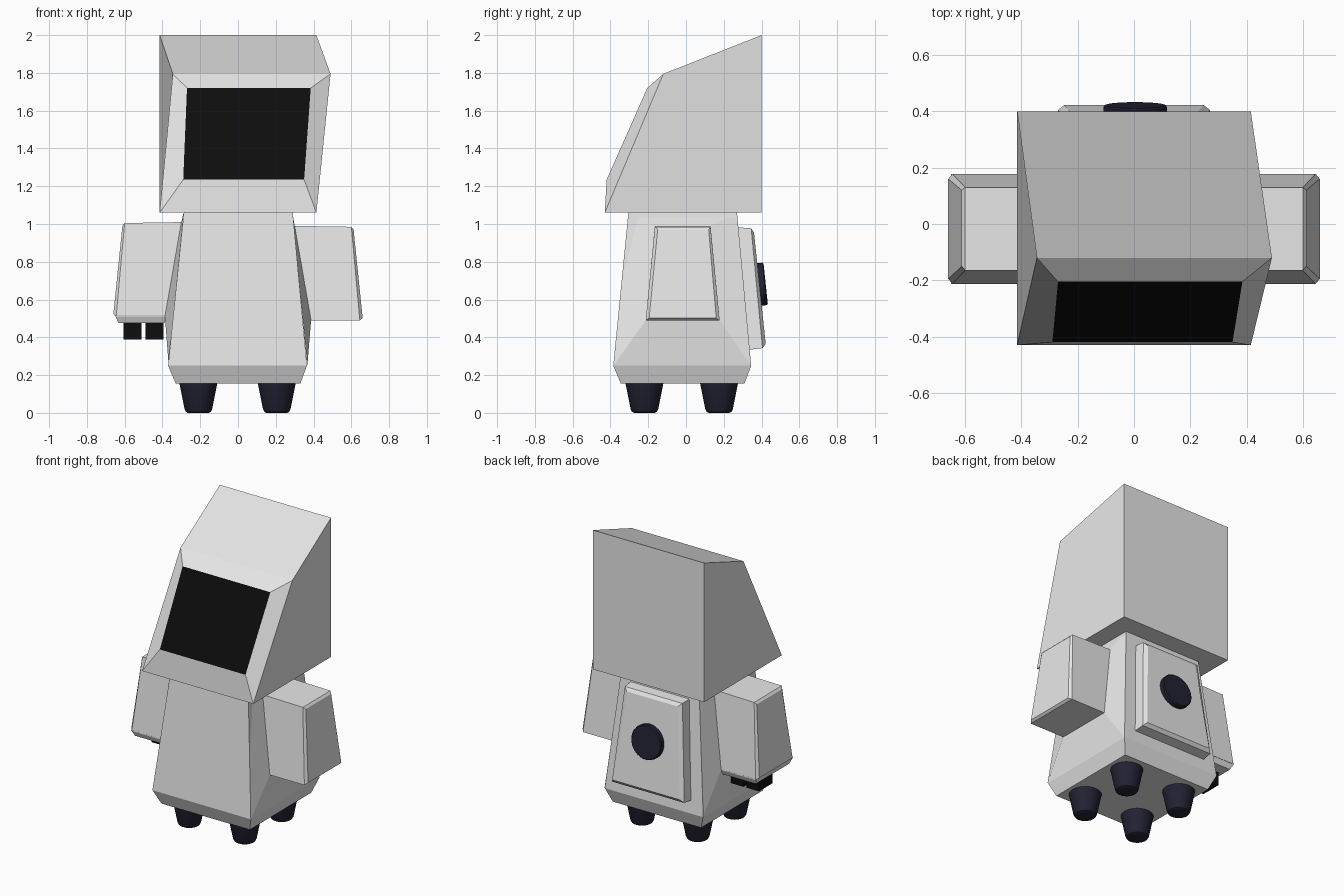
import bpy, bmesh, math
from mathutils import Matrix

if "Cube" in bpy.data.objects:
    bpy.data.objects.remove(bpy.data.objects["Cube"])


def material(name, rgb):
    m = bpy.data.materials.new(name)
    m.diffuse_color = (*rgb, 1)
    m.use_nodes = True
    m.node_tree.nodes["Principled BSDF"].inputs["Base Color"].default_value = m.diffuse_color
    return m


GREY = material("light grey", (0.8, 0.8, 0.8))
BLACK = material("black", (0.004, 0.004, 0.004))
NAVY = material("dark navy", (0.016, 0.016, 0.034))


def loft(name, rings, mat, cap_mat=None, smooth=False, matrix=None):
    """Join rings of points with faces and close both ends."""
    bm = bmesh.new()
    vs = [[bm.verts.new(p) for p in r] for r in rings]
    n = len(rings[0])
    for a, b in zip(vs, vs[1:]):
        for i in range(n):
            j = (i + 1) % n
            bm.faces.new((a[i], a[j], b[j], b[i]))
    bm.faces.new(vs[0][::-1])
    end = bm.faces.new(vs[-1])
    if cap_mat:
        end.material_index = 1
    bmesh.ops.recalc_face_normals(bm, faces=bm.faces)
    if matrix:
        bm.transform(matrix)
    me = bpy.data.meshes.new(name)
    bm.to_mesh(me)
    bm.free()
    me.materials.append(mat)
    if cap_mat:
        me.materials.append(cap_mat)
    ob = bpy.data.objects.new(name, me)
    bpy.context.collection.objects.link(ob)
    if smooth:
        bpy.ops.object.select_all(action='DESELECT')
        ob.select_set(True)
        bpy.context.view_layer.objects.active = ob
        bpy.ops.object.shade_smooth_by_angle(angle=math.radians(30))
    return ob


def level(z, x0, x1, y0, y1):
    """Horizontal rectangle."""
    return [(x0, y0, z), (x1, y0, z), (x1, y1, z), (x0, y1, z)]


def side(s, top, bottom):
    """Sideways quad; top and bottom are (x, y0, y1, z)."""
    (xt, a, b, zt), (xb, c, d, zb) = top, bottom
    return [(s * xt, a, zt), (s * xt, b, zt), (s * xb, d, zb), (s * xb, c, zb)]


def facing(top, bottom):
    """Front or back quad; top and bottom are (x0, x1, y, z)."""
    (a, b, yt, zt), (c, d, yb, zb) = top, bottom
    return [(a, yt, zt), (b, yt, zt), (d, yb, zb), (c, yb, zb)]


def circle(r, z, n=32):
    return [(r * math.cos(2 * math.pi * i / n), r * math.sin(2 * math.pi * i / n), z)
            for i in range(n)]


# Head: skewed wedge with a raised frame and black screen
loft("head", [
    facing((-0.415, 0.415, 0.40, 2.0), (-0.415, 0.415, 0.40, 1.06)),
    facing((-0.345, 0.49, -0.12, 1.795), (-0.415, 0.415, -0.43, 1.06)),
    facing((-0.27, 0.385, -0.205, 1.72), (-0.29, 0.35, -0.42, 1.235)),
], GREY, BLACK)

# Body
loft("body", [
    level(0.155, -0.33, 0.33, -0.345, 0.31),
    level(0.25, -0.37, 0.365, -0.385, 0.345),
    level(1.06, -0.287, 0.29, -0.305, 0.27),
], GREY)

# Arms: grow out of the body sides, with a chamfered end
for name, s, dz in (("right_arm", 1, 0), ("left_arm", -1, 0.02)):
    loft(name, [
        side(s, (0.288, -0.305, 0.27, 1.06), (0.367, -0.385, 0.345, 0.25)),
        side(s, (0.30, -0.165, 0.13, 0.99 + dz), (0.387, -0.213, 0.178, 0.49 + dz)),
        side(s, (0.60, -0.165, 0.13, 0.985 + dz), (0.645, -0.213, 0.178, 0.49 + dz)),
        side(s, (0.612, -0.15, 0.12, 0.97 + dz), (0.66, -0.195, 0.16, 0.502 + dz)),
    ], GREY)

# Left wrist and fingers
loft("left_wrist", [
    level(0.515, -0.65, -0.37, -0.213, 0.178),
    level(0.475, -0.633, -0.39, -0.195, 0.16),
], GREY)
for x in (-0.605, -0.49):
    loft("finger", [level(0.48, x, x + 0.095, -0.06, 0.085),
                    level(0.388, x, x + 0.095, -0.06, 0.085)], BLACK)

# Back pack
loft("back_pack", [
    facing((-0.22, 0.22, 0.24, 0.985), (-0.275, 0.275, 0.30, 0.33)),
    facing((-0.215, 0.215, 0.345, 0.977), (-0.27, 0.27, 0.405, 0.343)),
    facing((-0.19, 0.19, 0.36, 0.955), (-0.248, 0.248, 0.422, 0.365)),
], GREY)

# Round knob on the back pack, tilted with its surface
tilt = Matrix.Translation((0.004, 0.388, 0.68)) @ Matrix.Rotation(math.radians(-84), 4, 'X')
loft("back_knob", [circle(0.113, -0.02), circle(0.113, 0.028), circle(0.107, 0.034)],
     NAVY, smooth=True, matrix=tilt)

# Feet
for x in (-0.21, 0.205):
    for y in (-0.22, 0.175):
        loft("foot", [circle(0.101, 0.16), circle(0.073, 0.02),
                      circle(0.066, 0.006), circle(0.055, 0)],
             NAVY, smooth=True, matrix=Matrix.Translation((x, y, 0)))
